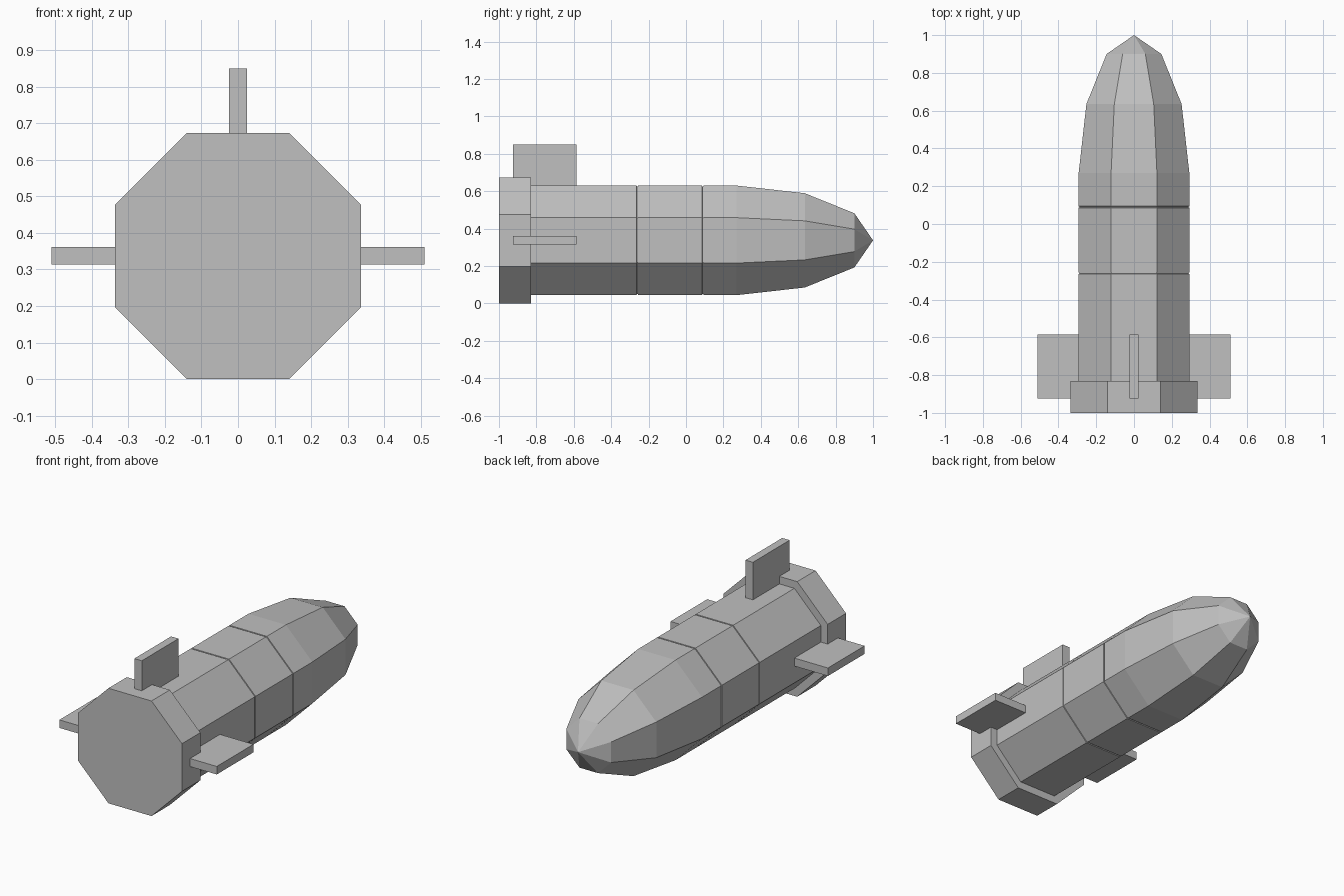
import bpy, bmesh, math

if "Cube" in bpy.data.objects:
    bpy.data.objects.remove(bpy.data.objects["Cube"])

CENTRE_Z = 0.337

grey = bpy.data.materials.new("plain_grey")
grey.diffuse_color = (0.53, 0.53, 0.53, 1)
grey.use_nodes = True
grey.node_tree.nodes["Principled BSDF"].inputs["Base Color"].default_value = grey.diffuse_color


def finish(name, bm):
    bmesh.ops.recalc_face_normals(bm, faces=bm.faces)
    mesh = bpy.data.meshes.new(name)
    bm.to_mesh(mesh)
    bm.free()
    mesh.materials.append(grey)
    obj = bpy.data.objects.new(name, mesh)
    bpy.context.collection.objects.link(obj)
    return obj


def octagon_loft(name, sections, tip_y=None):
    """Loft flat-topped octagons given as (y, centre-to-flat distance)."""
    bm = bmesh.new()
    rings = []
    for y, flat in sections:
        r = flat / math.cos(math.pi / 8)
        angles = [math.pi / 8 + i * math.pi / 4 for i in range(8)]
        rings.append([bm.verts.new((r * math.cos(a), y, CENTRE_Z + r * math.sin(a)))
                      for a in angles])
    for a, b in zip(rings, rings[1:]):
        for i in range(8):
            j = (i + 1) % 8
            bm.faces.new((a[i], a[j], b[j], b[i]))
    bm.faces.new(rings[0])
    if tip_y is None:
        bm.faces.new(rings[-1])
    else:
        tip = bm.verts.new((0, tip_y, CENTRE_Z))
        for i in range(8):
            bm.faces.new((rings[-1][i], rings[-1][(i + 1) % 8], tip))
    return finish(name, bm)


def box(name, low, high):
    bm = bmesh.new()
    bmesh.ops.create_cube(bm, size=1)
    for v in bm.verts:
        v.co = [(l + h) / 2 + c * (h - l) for l, h, c in zip(low, high, v.co)]
    return finish(name, bm)


# Hull with two fine panel grooves, tapering to a pointed nose
hull = [(-0.84, 0.293)]
for y in (-0.26, 0.09):
    hull += [(y - 0.004, 0.293), (y - 0.003, 0.288), (y + 0.003, 0.288), (y + 0.004, 0.293)]
hull += [(0.27, 0.293), (0.635, 0.252), (0.90, 0.145)]
octagon_loft("hull", hull, tip_y=1.0)

# Wider tail collar
octagon_loft("tail_collar", [(-1.0, 0.337), (-0.83, 0.337)])

# Side fins and upright fin
for side, name in ((-1, "left_fin"), (1, "right_fin")):
    x0, x1 = sorted((side * 0.25, side * 0.51))
    box(name, (x0, -0.925, 0.314), (x1, -0.585, 0.361))
box("top_fin", (-0.024, -0.925, 0.59), (0.024, -0.585, 0.85))
